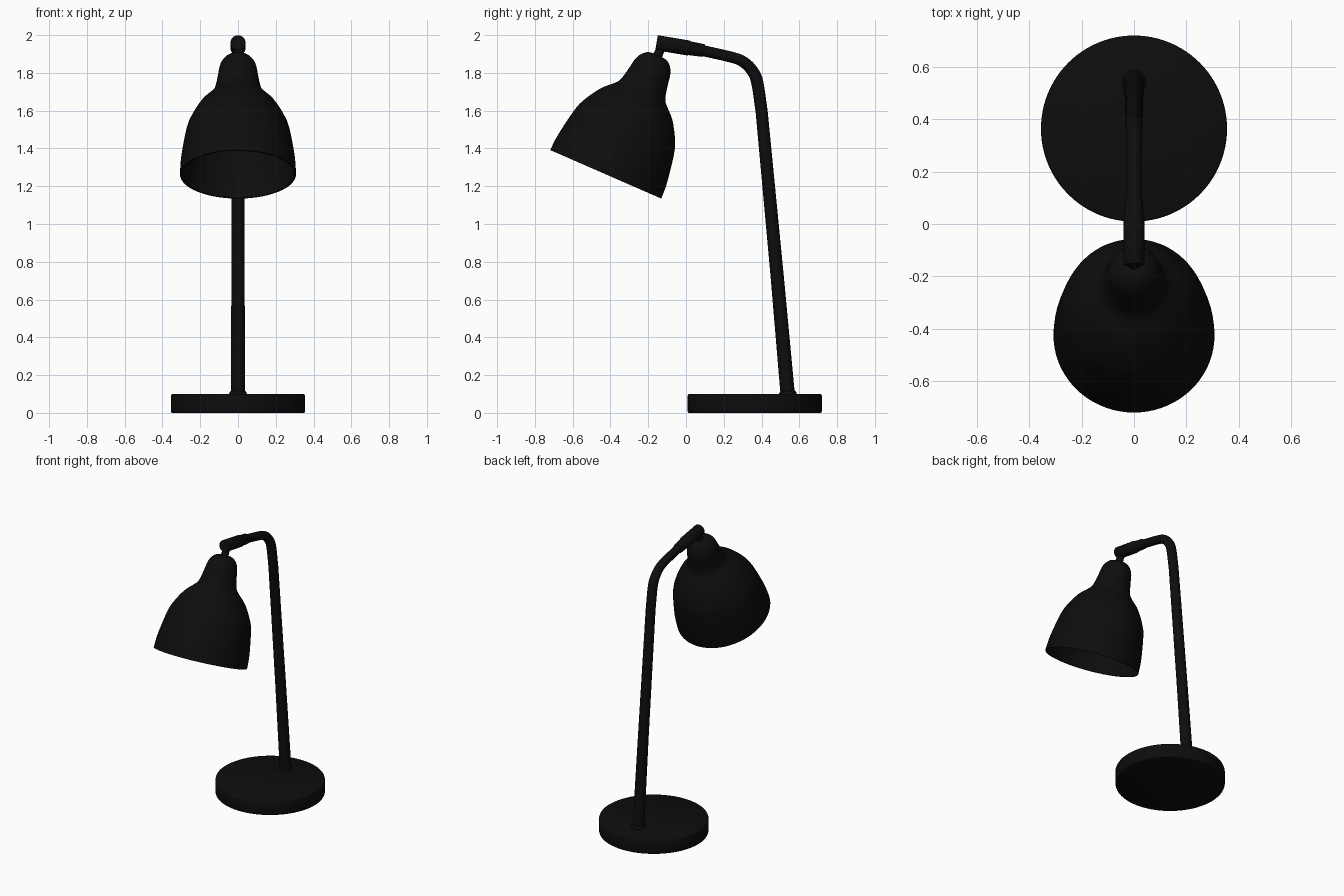
import bpy, bmesh, math
from mathutils import Vector

if "Cube" in bpy.data.objects:
    bpy.data.objects.remove(bpy.data.objects["Cube"])

black = bpy.data.materials.new("matte_black")
black.diffuse_color = (0.004, 0.004, 0.004, 1)
black.use_nodes = True
black.node_tree.nodes["Principled BSDF"].inputs["Base Color"].default_value = black.diffuse_color


def smooth_path(pts, steps=6):
    """Catmull-Rom through tuples of any size."""
    p = [Vector(q) for q in pts]
    p = [2 * p[0] - p[1]] + p + [2 * p[-1] - p[-2]]
    out = []
    for i in range(1, len(p) - 2):
        a, b, c, d = p[i - 1:i + 3]
        for k in range(steps):
            t = k / steps
            out.append(0.5 * (2 * b + (c - a) * t + (2 * a - 5 * b + 4 * c - d) * t * t
                              + (3 * b - a - 3 * c + d) * t ** 3))
    return out + [p[-2]]


def sweep(name, rings, sides=32, x_scale=1.0, caps=True, angle=40):
    """Join rings given as (centre, axis, radius); axes lie in the YZ plane."""
    bm = bmesh.new()
    loops = []
    for c, axis, r in rings:
        u = Vector((1, 0, 0))
        v = axis.normalized().cross(u)
        loops.append([bm.verts.new(c + u * (r * x_scale * math.cos(2 * math.pi * i / sides))
                                   + v * (r * math.sin(2 * math.pi * i / sides)))
                      for i in range(sides)])
    for a, b in zip(loops, loops[1:]):
        for i in range(sides):
            j = (i + 1) % sides
            bm.faces.new((a[i], a[j], b[j], b[i]))
    if caps:
        bm.faces.new(loops[0])
        bm.faces.new(loops[-1])
    bmesh.ops.recalc_face_normals(bm, faces=bm.faces)
    me = bpy.data.meshes.new(name)
    bm.to_mesh(me)
    bm.free()
    me.materials.append(black)
    ob = bpy.data.objects.new(name, me)
    bpy.context.collection.objects.link(ob)
    bpy.ops.object.select_all(action='DESELECT')
    ob.select_set(True)
    bpy.context.view_layer.objects.active = ob
    bpy.ops.object.shade_smooth_by_angle(angle=math.radians(angle))
    return ob


def lathe(name, origin, axis, profile, **kw):
    """Turn (distance along axis, radius) pairs about an axis."""
    o, ax = Vector(origin), Vector(axis).normalized()
    return sweep(name, [(o + ax * t, ax, r) for t, r in profile], **kw)


# Round base with softened edges
lathe("base", (0, 0.364, 0), (0, 0, 1),
      [(0, 0.348), (0.002, 0.353), (0.008, 0.355), (0.091, 0.355), (0.097, 0.353), (0.1, 0.348)],
      sides=96, angle=50)

# Collar where the pole meets the base
lathe("pole_collar", (0, 0.539, 0.095), (0, -0.09, 1),
      [(0, 0.047), (0.012, 0.046), (0.02, 0.039)])

# Tapered pole and bent arm: (y, z, radius)
path = ([Vector((0.539, 0.09, 0.038)), Vector((0.483, 0.72, 0.035))]
        + smooth_path([(0.400, 1.60, 0.032), (0.376, 1.755, 0.032), (0.348, 1.815, 0.031),
                       (0.305, 1.857, 0.03), (0.245, 1.882, 0.029), (0.07, 1.922, 0.029)]))
rings = []
for i, p in enumerate(path):
    d = path[min(i + 1, len(path) - 1)] - path[max(i - 1, 0)]
    rings.append((Vector((0, p.x, p.y)), Vector((0, d.x, d.y)), p.z))
sweep("pole_and_arm", rings)

# Thicker sleeve at the arm tip
lathe("arm_sleeve", (0, -0.156, 1.96), (0, 0.25, -0.042),
      [(0, 0.038), (0.003, 0.040), (0.172, 0.040), (0.176, 0.037), (0.25, 0.034), (0.256, 0.03)])

# Shade axis, tilted forward
rim = Vector((0, -0.425, 1.263))
axis = Vector((0, 0.400, 0.916))

# Small swivel stem between the sleeve and the shade
lathe("swivel_stem", rim + axis * 0.67, (0, 0.035, 0.075),
      [(0, 0.028), (0.03, 0.024), (0.09, 0.022)], sides=24)

# Bell shade: inner skin, rim, outer skin
outer = smooth_path([(0, 0.321), (0.092, 0.315), (0.245, 0.288), (0.317, 0.262), (0.404, 0.209),
                     (0.455, 0.158), (0.49, 0.130), (0.56, 0.113), (0.62, 0.102), (0.656, 0.085),
                     (0.682, 0.055), (0.689, 0.015)], 4)
outer = [(t, r) for t, r in outer]
inner = [(max(t - 0.008, 0), max(r - 0.01, 0.004)) for t, r in outer if t == 0 or t > 0.02]
lathe("shade", rim, axis, inner[::-1] + outer, sides=72, x_scale=0.957)
